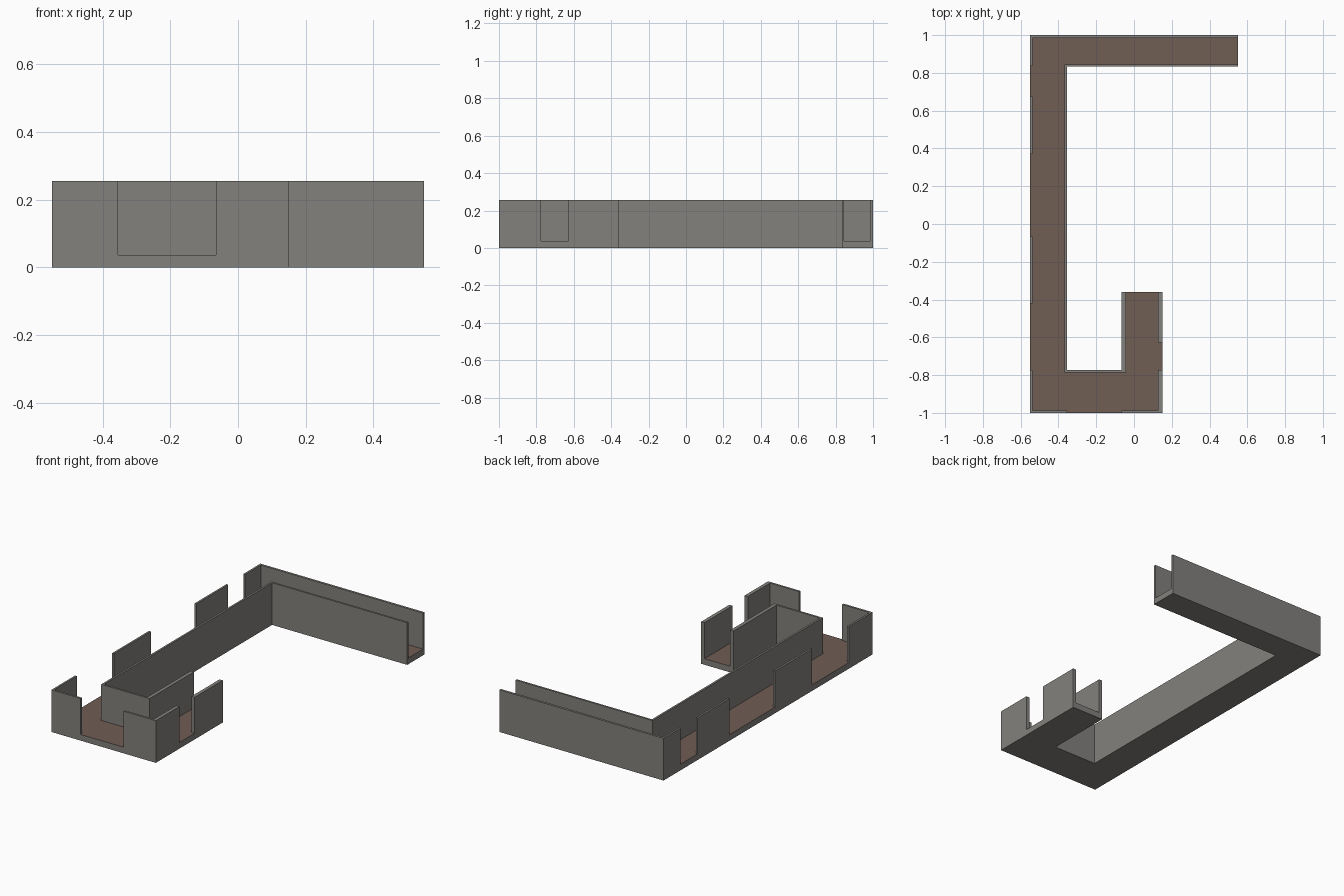
import bpy, bmesh

if "Cube" in bpy.data.objects:
    bpy.data.objects.remove(bpy.data.objects["Cube"])

H = 0.255       # wall height
F = 0.037       # floor slab thickness


def material(name, rgb):
    m = bpy.data.materials.new(name)
    m.diffuse_color = (*rgb, 1)
    m.use_nodes = True
    m.node_tree.nodes["Principled BSDF"].inputs["Base Color"].default_value = m.diffuse_color
    return m


GREY = material("stone_grey", (0.225, 0.218, 0.205))
BROWN = material("floor_brown", (0.162, 0.110, 0.088))


def prism(name, pts, z0, z1, top_brown=False):
    """Extrude a flat outline (counter-clockwise) from z0 to z1."""
    bm = bmesh.new()
    base = bm.faces.new([bm.verts.new((x, y, z0)) for x, y in pts])
    r = bmesh.ops.extrude_face_region(bm, geom=[base], use_keep_orig=True)
    verts = [g for g in r["geom"] if isinstance(g, bmesh.types.BMVert)]
    bmesh.ops.translate(bm, verts=verts, vec=(0, 0, z1 - z0))
    bmesh.ops.recalc_face_normals(bm, faces=bm.faces[:])
    me = bpy.data.meshes.new(name)
    me.materials.append(GREY)
    me.materials.append(BROWN)
    for f in bm.faces:
        if top_brown and f.normal.z > 0.5:
            f.material_index = 1
    bm.to_mesh(me)
    bm.free()
    ob = bpy.data.objects.new(name, me)
    bpy.context.collection.objects.link(ob)
    return ob


def box(x0, x1, y0, y1):
    return [(x0, y0), (x1, y0), (x1, y1), (x0, y1)]


# Hook-shaped corridor floor: grey slab with brown top
L, R, S = -0.55, 0.55, 0.15
prism("corridor_floor", [(L, -1), (S, -1), (S, -0.36), (-0.065, -0.36),
      (-0.065, -0.773), (-0.355, -0.773), (-0.355, 0.833), (R, 0.833),
      (R, 1), (L, 1)], 0, F, True)

# Continuous inner wall
prism("inner_wall", [(-0.065, -0.36), (-0.065, -0.773), (-0.355, -0.773),
      (-0.355, 0.833), (R, 0.833), (R, 0.845), (-0.367, 0.845),
      (-0.367, -0.785), (-0.043, -0.785), (-0.043, -0.36)], F, H)

# Outer wall corners
LI, RI, BI, TI = -0.538, 0.128, -0.987, 0.986
prism("back_wall", [(R, TI), (R, 1), (L, 1), (L, 0.837), (LI, 0.837),
      (LI, TI)], F, H)
prism("front_left_wall", [(L, -0.774), (L, -1), (-0.355, -1), (-0.355, BI),
      (LI, BI), (LI, -0.774)], F, H)
prism("front_right_wall", [(-0.065, -1), (S, -1), (S, -0.774),
      (RI, -0.774), (RI, BI), (-0.065, BI)], F, H)

# Straight outer wall pieces between the openings
for i, (y0, y1) in enumerate([(0.37, 0.675), (-0.42, -0.066)]):
    prism(f"left_wall_{i + 1}", box(L, LI, y0, y1), F, H)
prism("right_wall", box(RI, S, -0.628, -0.36), F, H)
